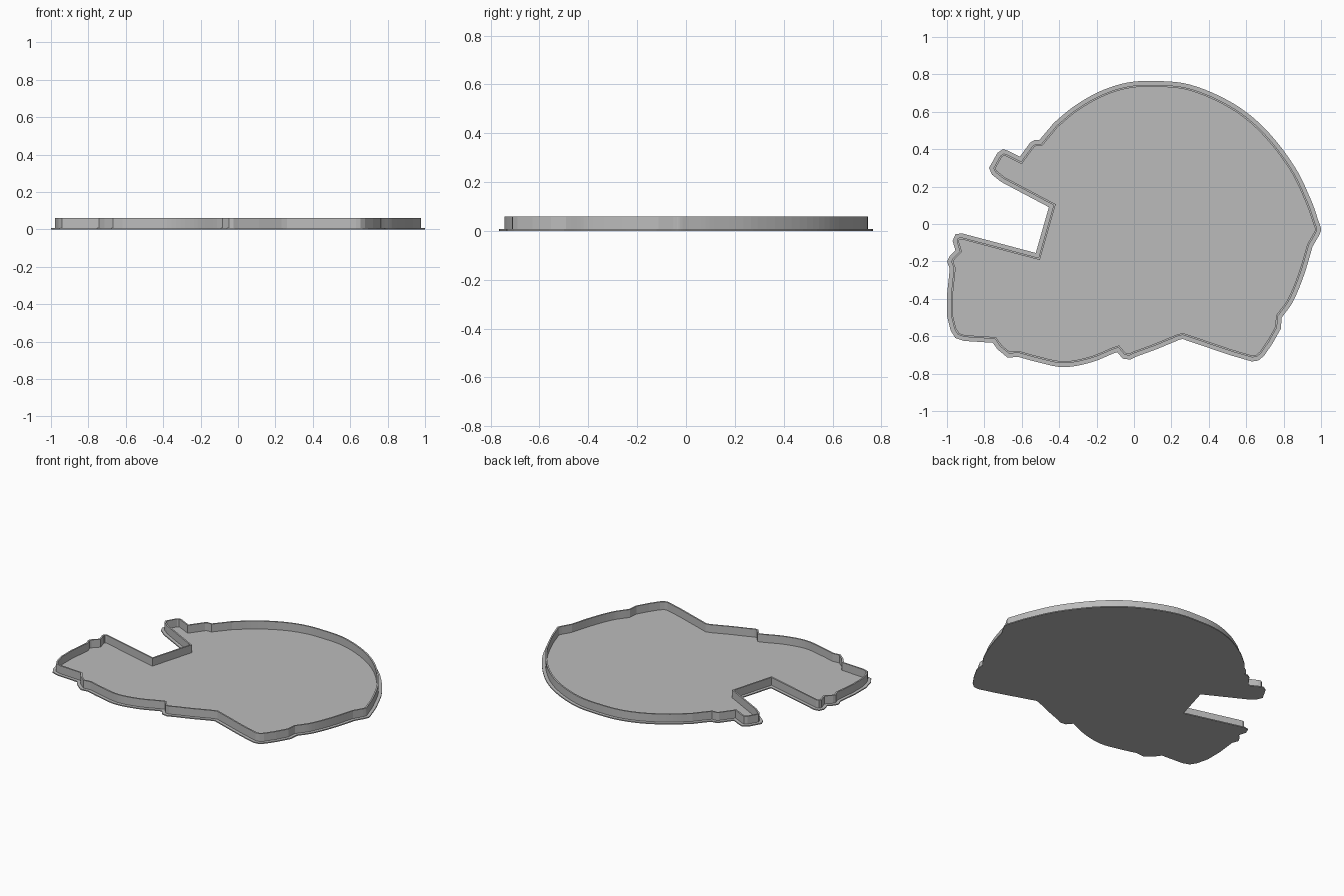
import bpy
import bmesh
from mathutils import Vector

if "Cube" in bpy.data.objects:
    bpy.data.objects.remove(bpy.data.objects["Cube"], do_unlink=True)

PLATE_TOP = 0.007
RIM_TOP = 0.06
FLANGE = 0.021
RIM_WIDTH = 0.01

# Outline sections, clockwise: each is drawn smooth or straight
dome = [(-.43, .54), (-.32, .63), (-.18, .71), (-.04, .755), (.1, .765), (.3, .745), (.53, .645),
        (.7, .51), (.86, .305), (.95, .12), (.985, .02), (1, -.03), (.99, -.06)]
back_edge = [(.955, -.12), (.91, -.27), (.85, -.415), (.79, -.5)]
heel = [(.785, -.56), (.74, -.64), (.695, -.705), (.665, -.73), (.63, -.735), (.51, -.7), (.26, -.615)]
lower_edge = [(.24, -.62), (.12, -.67), (.01, -.71), (-.02, -.725), (-.06, -.72), (-.09, -.685)]
belly = [(-.105, -.69), (-.23, -.74), (-.38, -.765), (-.53, -.735), (-.62, -.71)]
chin = [(-.675, -.715), (-.73, -.67), (-.755, -.635)]
lower_jaw = [(-.91, -.625), (-.955, -.61), (-.98, -.57), (-1, -.49), (-1, -.38), (-.985, -.24)]
jaw_tip = [(-1, -.2), (-.985, -.17), (-.955, -.14), (-.97, -.09), (-.955, -.055), (-.92, -.05)]
notch = [(-.525, -.155), (-.455, .09)]
upper_prong = [(-.71, .225), (-.76, .265), (-.775, .3), (-.73, .38), (-.7, .4), (-.67, .39)]
brow = [(-.61, .36), (-.555, .435), (-.53, .45), (-.505, .45), (-.45, .515)]


def smooth_path(points, steps=6):
    """Pass a rounded path through the points."""
    pts = [Vector(p) for p in points]
    padded = [2 * pts[0] - pts[1], *pts, 2 * pts[-1] - pts[-2]]
    path = []
    for a, b, c, d in zip(padded, padded[1:], padded[2:], padded[3:]):
        reach = (c - b).length
        start = (c - a).normalized() * reach
        end = (d - b).normalized() * reach
        for i in range(steps):
            t = i / steps
            u = 1 - t
            path.append(b * u * u * (1 + 2 * t) + start * t * u * u
                        + c * t * t * (1 + 2 * u) - end * u * t * t)
    return path + [pts[-1]]


def inset(loop, distance):
    """Move a clockwise outline inward with mitred corners."""
    result = []
    for i, point in enumerate(loop):
        before = (point - loop[i - 1]).normalized()
        after = (loop[(i + 1) % len(loop)] - point).normalized()
        n1 = Vector((before.y, -before.x))
        n2 = Vector((after.y, -after.x))
        mitre = (n1 + n2) / max(1 + n1.dot(n2), 0.5)
        result.append(point + mitre * distance)
    return result


def build(name, rings, material, capped):
    """Skin a stack of (outline, height) rings, closing the ends or looping."""
    bm = bmesh.new()
    layers = [[bm.verts.new((p.x, p.y, z)) for p in loop] for loop, z in rings]
    pairs = list(zip(layers, layers[1:]))
    if capped:
        bm.faces.new(layers[0])
        bm.faces.new(layers[-1])
    else:
        pairs.append((layers[-1], layers[0]))
    for low, high in pairs:
        for i in range(len(low)):
            bm.faces.new((low[i - 1], low[i], high[i], high[i - 1]))
    bmesh.ops.recalc_face_normals(bm, faces=bm.faces)
    mesh = bpy.data.meshes.new(name)
    bm.to_mesh(mesh)
    bm.free()
    mesh.materials.append(material)
    obj = bpy.data.objects.new(name, mesh)
    bpy.context.collection.objects.link(obj)
    return obj


grey = bpy.data.materials.new("light_grey")
grey.use_nodes = True
colour = (0.5, 0.5, 0.5, 1)
grey.diffuse_color = colour
grey.node_tree.nodes["Principled BSDF"].inputs["Base Color"].default_value = colour

# Full silhouette
outline = []
for section, rounded in ((dome, True), (back_edge, True), (heel, False), (lower_edge, False),
                         (belly, True), (chin, False), (lower_jaw, False), (jaw_tip, False),
                         (notch, False), (upper_prong, False), (brow, False)):
    outline += smooth_path(section) if rounded else [Vector(p) for p in section]
wall_outer = inset(outline, FLANGE)
wall_inner = inset(outline, FLANGE + RIM_WIDTH)

# Thin base plate with a flange outside the rim
build("base_plate", [(outline, 0), (outline, PLATE_TOP)], grey, True)

# Upright rim following the silhouette
sunk = PLATE_TOP / 2
build("rim_wall", [(wall_outer, sunk), (wall_outer, RIM_TOP),
                   (wall_inner, RIM_TOP), (wall_inner, sunk)], grey, False)
